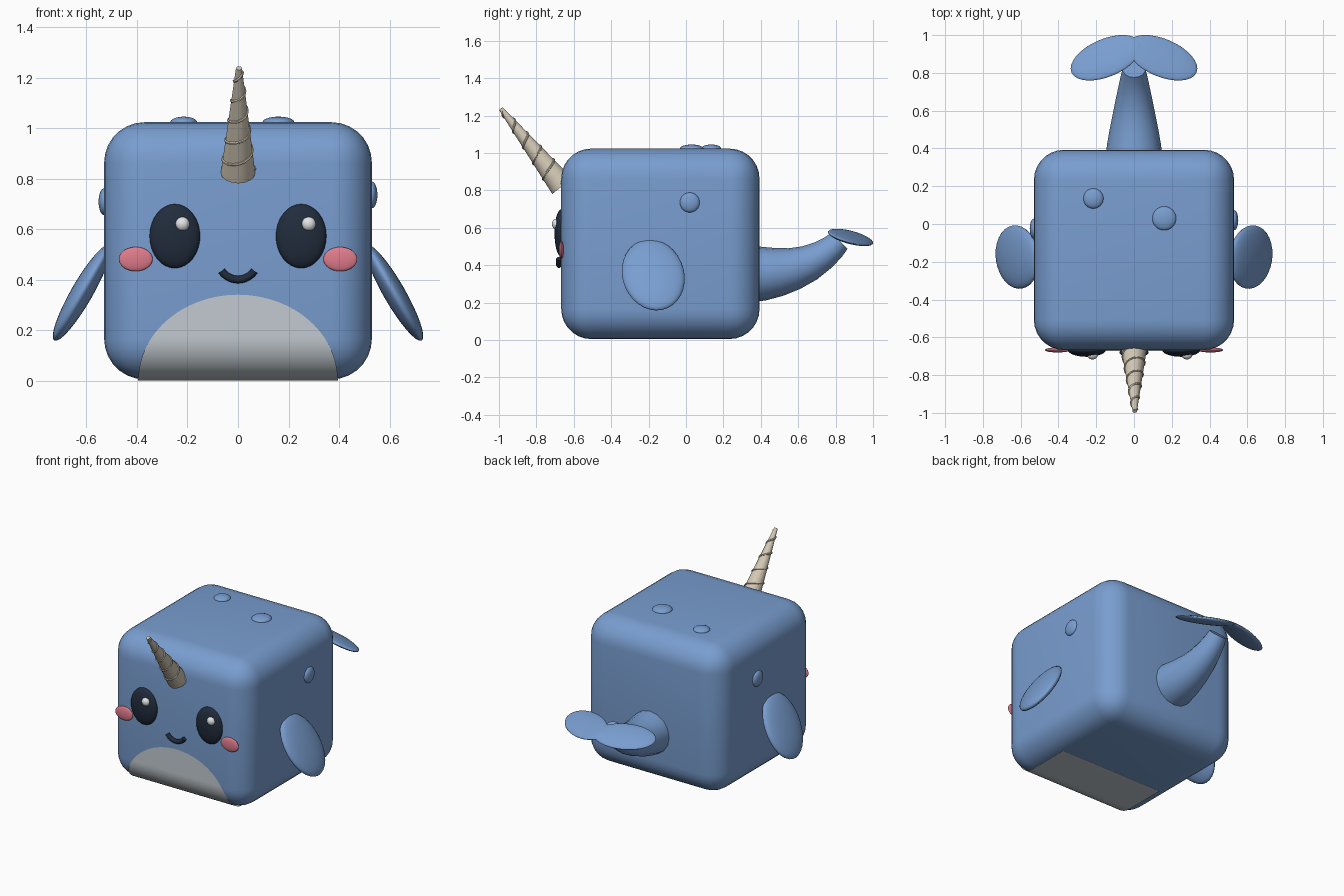
import bpy
import bmesh
from math import sin, cos, pi, radians, sqrt
from mathutils import Vector, Matrix

old = bpy.data.objects.get("Cube")
if old:
    bpy.data.objects.remove(old, do_unlink=True)


def material(name, r, g, b):
    m = bpy.data.materials.new(name)
    m.use_nodes = True
    m.diffuse_color = (r, g, b, 1)
    m.node_tree.nodes["Principled BSDF"].inputs["Base Color"].default_value = (r, g, b, 1)
    return m


BLUE = material("soft blue", 0.19, 0.34, 0.63)
PALE = material("pale grey", 0.54, 0.59, 0.63)
DARK = material("dark navy", 0.015, 0.025, 0.045)
WHITE = material("glint white", 0.75, 0.77, 0.78)
PINK = material("cheek pink", 0.74, 0.2, 0.26)
IVORY = material("horn ivory", 0.66, 0.59, 0.47)


def finish(ob, name, mat, angle=40):
    ob.name = name
    ob.data.materials.clear()
    ob.data.materials.append(mat)
    bpy.ops.object.select_all(action='DESELECT')
    ob.select_set(True)
    bpy.context.view_layer.objects.active = ob
    bpy.ops.object.shade_smooth_by_angle(angle=radians(angle))
    return ob


def from_bmesh(bm, name, mat, angle=40):
    me = bpy.data.meshes.new(name)
    bm.to_mesh(me)
    bm.free()
    ob = bpy.data.objects.new(name, me)
    bpy.context.collection.objects.link(ob)
    return finish(ob, name, mat, angle)


def ellipsoid(name, mat, centre, u, v, thick):
    """Ellipsoid spanned by half axes u and v, with a half thickness across them."""
    u, v = Vector(u), Vector(v)
    w = u.cross(v).normalized() * thick
    bm = bmesh.new()
    bmesh.ops.create_uvsphere(bm, u_segments=32, v_segments=16, radius=1)
    frame = Matrix((u, v, w)).transposed().to_4x4()
    bm.transform(Matrix.Translation(centre) @ frame)
    return from_bmesh(bm, name, mat, 60)


def tube(name, mat, points, depth, radii=None, resolution=4):
    """Capped tube along a path, converted to a mesh."""
    cu = bpy.data.curves.new(name, 'CURVE')
    cu.dimensions = '3D'
    cu.bevel_depth = depth
    cu.bevel_resolution = resolution
    cu.use_fill_caps = True
    sp = cu.splines.new('POLY')
    sp.points.add(len(points) - 1)
    for i, p in enumerate(points):
        sp.points[i].co = (*p, 1)
        sp.points[i].radius = radii[i] if radii else 1
    ob = bpy.data.objects.new(name, cu)
    bpy.context.collection.objects.link(ob)
    bpy.ops.object.select_all(action='DESELECT')
    ob.select_set(True)
    bpy.context.view_layer.objects.active = ob
    bpy.ops.object.convert(target='MESH')
    return finish(bpy.context.object, name, mat, 50)


# Rounded box body
FRONT, BACK, SIDE, LOW, TOP, ROUND = -0.667, 0.393, 0.53, 0.005, 1.023, 0.16
bm = bmesh.new()
bmesh.ops.create_cube(bm, size=1)
bm.transform(Matrix.Translation((0, (FRONT + BACK) / 2, (LOW + TOP) / 2))
             @ Matrix.Diagonal((2 * SIDE, BACK - FRONT, TOP - LOW, 1)))
bmesh.ops.bevel(bm, geom=bm.edges[:], offset=ROUND, segments=7, profile=0.5, affect='EDGES')
from_bmesh(bm, "body", BLUE, 40)

# Belly patch: a strip that runs under the body, round the edge and up the front
BELLY_W, BELLY_H, GAP = 0.395, 0.34, 0.005
path = [(-0.22, LOW - GAP)]
for i in range(13):
    a = pi / 2 * i / 12
    path.append((FRONT + ROUND - (ROUND + GAP) * sin(a),
                 LOW + ROUND - (ROUND + GAP) * cos(a)))
start = path[-1][1]
for i in range(1, 25):
    path.append((FRONT - GAP, start + (BELLY_H - start) * sin(pi / 2 * i / 24)))
bm = bmesh.new()
rows = []
for y, z in path:
    half = BELLY_W * sqrt(max(1 - (z / BELLY_H) ** 2, 0.00001))
    rows.append([bm.verts.new((s * half, y, z)) for s in (-1, 1)])
for a, b in zip(rows, rows[1:]):
    bm.faces.new((a[0], b[0], b[1], a[1]))
bmesh.ops.recalc_face_normals(bm, faces=bm.faces[:])
bm.normal_update()
if sum(f.normal.y for f in bm.faces) > 0:
    bmesh.ops.reverse_faces(bm, faces=bm.faces[:])
from_bmesh(bm, "belly_patch", PALE, 40)

# Face, side fins and tail flukes, mirrored left and right
for side, s in (("left", 1), ("right", -1)):
    ellipsoid(side + "_eye", DARK, (s * 0.25, FRONT, 0.572), (0.1, 0, 0), (0, 0, 0.127), 0.036)
    ellipsoid(side + "_eye_glint", WHITE, (s * 0.25 + 0.03, FRONT - 0.027, 0.62),
              (0.028, 0, 0), (0, 0, 0.028), 0.023)
    ellipsoid(side + "_cheek", PINK, (s * 0.405, FRONT, 0.481), (0.067, 0, 0), (0, 0, 0.048), 0.013)

    # Fin: long axis slopes outward and down
    ellipsoid(side + "_fin", BLUE, (s * 0.618, -0.175, 0.348),
              Vector((s * 0.49, 0.21, -0.85)) * 0.22,
              Vector((s * -0.11, 0.97, 0.19)) * 0.167, 0.043)

    # Fluke: lies in a plane that falls backward and outward
    def on_plane(x, y):
        return Vector((s * x, y, -0.38 * y - 0.18 * x))

    t = radians(23)
    ellipsoid(side + "_fluke", BLUE, (s * 0.148, 0.88, 0.548),
              on_plane(cos(t), -sin(t)) * 0.199, on_plane(sin(t), cos(t)) * 0.1, 0.021)

# Smile
arc = [radians(-90 + 56 * (i / 8 - 1)) for i in range(17)]
tube("mouth", DARK, [(0.078 * cos(a), FRONT - 0.012, 0.478 + 0.078 * sin(a)) for a in arc], 0.015)

# Raised round spots on the top and sides
ellipsoid("top_spot_right", BLUE, (-0.215, 0.135, TOP), (0.053, 0, 0), (0, 0.053, 0), 0.022)
ellipsoid("top_spot_left", BLUE, (0.16, 0.03, TOP), (0.063, 0, 0), (0, 0.063, 0), 0.022)
ellipsoid("side_spot_left", BLUE, (SIDE, 0.02, 0.735), (0, 0.053, 0), (0, 0, 0.053), 0.022)
ellipsoid("side_spot_right", BLUE, (-SIDE, -0.025, 0.708), (0, 0.053, 0), (0, 0, 0.053), 0.022)

# Horn: tapered cone with a spiral ridge, leaning forward
base, tip = Vector((0, -0.662, 0.823)), Vector((0.004, -0.99, 1.237))
axis = tip - base
length = axis.length
R0, R1 = 0.068, 0.012
lean = Matrix.Translation(base) @ axis.to_track_quat('Z', 'Y').to_matrix().to_4x4()
bm = bmesh.new()
bmesh.ops.create_cone(bm, cap_ends=True, segments=16, radius1=R0, radius2=R1, depth=length)
bm.transform(lean @ Matrix.Translation((0, 0, length / 2)))
from_bmesh(bm, "horn", IVORY, 30)
spiral = []
TURNS, STEPS = 5, 16
for i in range(TURNS * STEPS + 1):
    f = 0.03 + 0.94 * i / (TURNS * STEPS)
    a = 2 * pi * i / STEPS
    r = R0 + (R1 - R0) * f
    spiral.append(lean @ Vector((r * cos(a), r * sin(a), f * length)))
tube("horn_ridge", IVORY, spiral, 0.006, resolution=1)

# Tail: tapering tube that curls upward (y, z, radius)
tail = [(0.34, 0.352, 0.152), (0.42, 0.355, 0.143), (0.5, 0.364, 0.129), (0.58, 0.382, 0.113),
        (0.66, 0.412, 0.097), (0.73, 0.452, 0.082), (0.785, 0.494, 0.07), (0.82, 0.53, 0.061)]
tube("tail", BLUE, [(0, y, z) for y, z, r in tail], 1, [r for y, z, r in tail], resolution=6)
